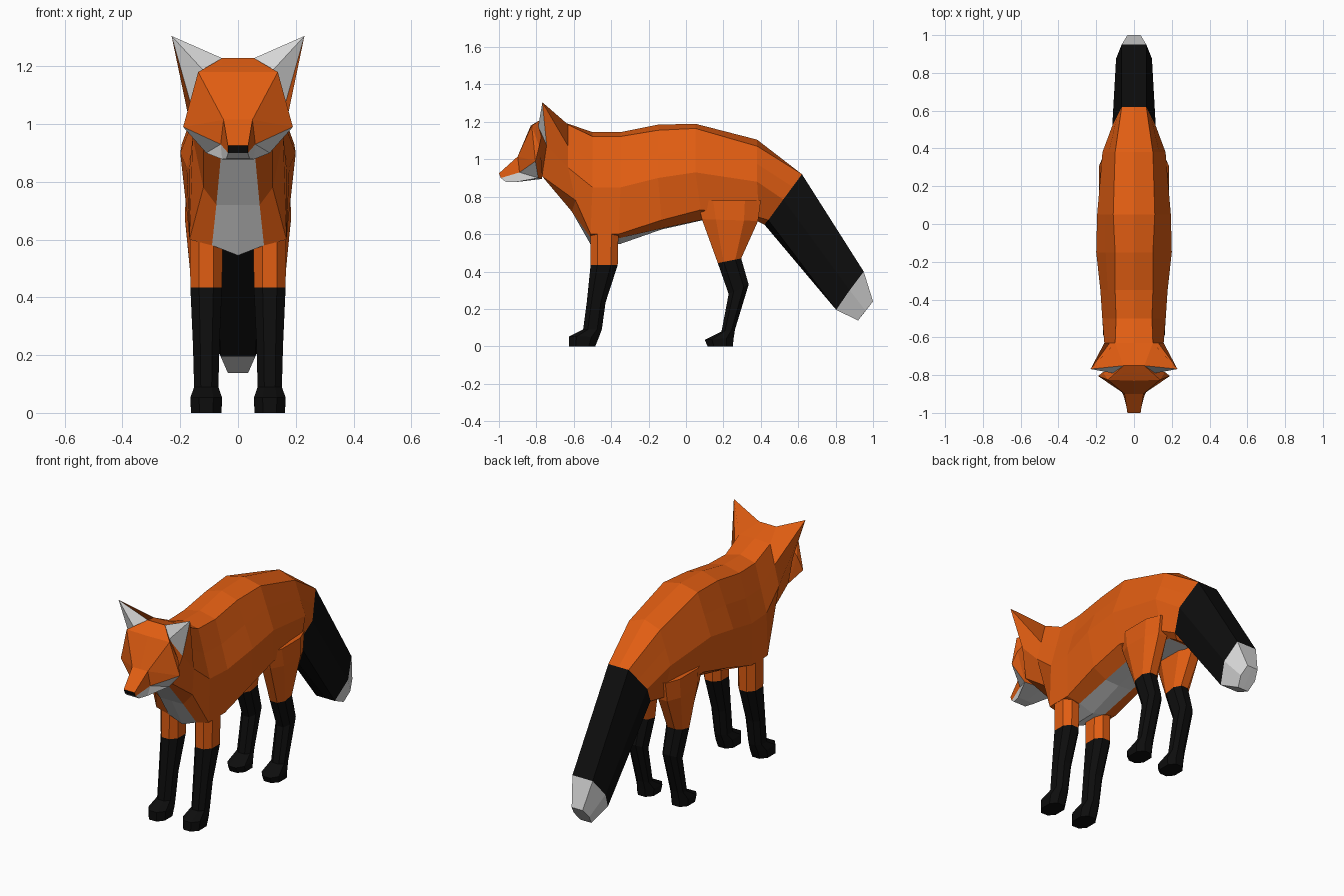
import bpy, bmesh
from mathutils import Vector

cube = bpy.data.objects.get("Cube")
if cube:
    bpy.data.objects.remove(cube, do_unlink=True)


def material(name, rgb):
    m = bpy.data.materials.new(name)
    m.use_nodes = True
    m.diffuse_color = (*rgb, 1)
    m.node_tree.nodes["Principled BSDF"].inputs["Base Color"].default_value = (*rgb, 1)
    return m


ORANGE, WHITE, BLACK = 0, 1, 2
MATS = [material("orange_fur", (0.75, 0.11, 0.006)),
        material("white_fur", (0.68, 0.68, 0.68)),
        material("black_fur", (0.004, 0.004, 0.004))]


def build(name, polys, mirror=True):
    """Weld a list of (material, points) polygons into one flat-shaded object."""
    bm = bmesh.new()
    for mat, pts in polys:
        for s in ((1, -1) if mirror else (1,)):
            f = bm.faces.new([bm.verts.new((s * x, y, z)) for x, y, z in pts])
            f.material_index = mat
    bmesh.ops.remove_doubles(bm, verts=bm.verts, dist=0.0005)
    bmesh.ops.recalc_face_normals(bm, faces=bm.faces)
    me = bpy.data.meshes.new(name)
    bm.to_mesh(me)
    bm.free()
    for m in MATS:
        me.materials.append(m)
    ob = bpy.data.objects.new(name, me)
    bpy.context.collection.objects.link(ob)
    return ob


def loft(rings, colour, closed=False):
    """Quads between neighbouring rings, coloured by colour(ring, strip)."""
    polys = []
    n = len(rings[0])
    for i in range(len(rings) - 1):
        a, b = rings[i], rings[i + 1]
        for j in range(n if closed else n - 1):
            k = (j + 1) % n
            polys.append((colour(i, j), [a[j], a[k], b[k], b[j]]))
    return polys


def half_ring(top, edge, side, low, belly, bottom, ear=None):
    """Half section from the spine round to the belly centre line."""
    if ear is None:
        ear = tuple((Vector(edge) + Vector(side)) / 2)
    return [(0, edge[1], top), edge, ear, side, low, belly, (0, belly[1], bottom)]


# Torso, neck and ears: slanted half sections from head to tail root
TAIL_ROOT = half_ring(0.92, (0.065, 0.62, 0.92), (0.115, 0.52, 0.785),
                      (0.08, 0.44, 0.675), (0.05, 0.42, 0.65), 0.65)
body_rings = [
    half_ring(1.228, (0.055, -0.75, 1.228), (0.165, -0.745, 1.075), (0.12, -0.77, 0.91),
              (0.06, -0.735, 0.88), 0.88, ear=(0.23, -0.768, 1.305)),
    half_ring(1.19, (0.1, -0.63, 1.185), (0.157, -0.63, 0.955), (0.12, -0.59, 0.78),
              (0.075, -0.61, 0.72), 0.72),
    half_ring(1.145, (0.095, -0.5, 1.122), (0.168, -0.5, 0.85), (0.168, -0.51, 0.6),
              (0.09, -0.51, 0.58), 0.545),
    half_ring(1.145, (0.1, -0.35, 1.122), (0.178, -0.35, 0.85), (0.168, -0.36, 0.6),
              (0.09, -0.35, 0.58), 0.548),
    half_ring(1.185, (0.1, -0.15, 1.155), (0.2, -0.15, 0.9), (0.175, -0.13, 0.675),
              (0.09, -0.13, 0.63), 0.625),
    half_ring(1.19, (0.11, 0.05, 1.165), (0.195, 0.05, 0.93), (0.17, 0.08, 0.73),
              (0.09, 0.08, 0.675), 0.672),
    half_ring(1.105, (0.1, 0.38, 1.07), (0.167, 0.38, 0.88), (0.13, 0.39, 0.69),
              (0.07, 0.38, 0.67), 0.67),
    TAIL_ROOT]
polys = loft(body_rings, lambda i, j: WHITE if j == 5 and i < 6 else ORANGE)
# Pale ear fronts folded around a ridge, then the closing faces
t0, t1, tip, m, s, b, b0 = body_rings[0]
ridge = (0.11, -0.79, 1.175)
polys += [(WHITE, [t1, tip, ridge]), (WHITE, [tip, m, ridge]),
          (ORANGE, [t0, t1, ridge, m, s, b, b0]), (ORANGE, TAIL_ROOT)]
build("body_and_ears", polys)

# Tail: black brush with a white end
tail_rings = [
    [p for k, p in enumerate(TAIL_ROOT) if k not in (2, 5)],
    [(0, 0.95, 0.40), (0.065, 0.95, 0.40), (0.095, 0.875, 0.30), (0.06, 0.803, 0.195), (0, 0.803, 0.195)],
    [(0, 1.0, 0.24), (0.035, 1.0, 0.24), (0.05, 0.96, 0.19), (0.035, 0.92, 0.138), (0, 0.92, 0.138)]]
polys = loft(tail_rings, lambda i, j: WHITE if i else BLACK)
polys += [(BLACK, tail_rings[0]), (WHITE, tail_rings[-1])]
build("tail", polys)

# Head: half of the faceted mask, mirrored
crown, crown_edge = (0, -0.75, 1.228), (0.055, -0.75, 1.228)
fore, fore_edge = (0, -0.785, 1.207), (0.055, -0.785, 1.207)
brow, brow_edge = (0, -0.83, 1.18), (0.138, -0.825, 1.18)
stop, stop_edge = (0, -0.9, 1.015), (0.05, -0.9, 1.015)
nose, nose_edge = (0, -1.0, 0.925), (0.035, -1.0, 0.925)
lip, lip_edge = (0, -0.99, 0.9), (0.034, -0.99, 0.9)
chin, chin_edge = (0, -0.965, 0.88), (0.04, -0.965, 0.88)
jaw, jaw_edge = (0, -0.91, 0.878), (0.055, -0.91, 0.878)
throat, throat_edge = (0, -0.77, 0.895), (0.11, -0.79, 0.9)
muzzle = (0.06, -0.89, 0.93)
cheek = (0.19, -0.805, 0.99)
temple = (0.165, -0.785, 1.07)
build("head", [
    (ORANGE, [crown, crown_edge, fore_edge, fore]),
    (ORANGE, [fore, fore_edge, brow_edge, brow]),
    (ORANGE, [brow, brow_edge, stop_edge, stop]),
    (ORANGE, [crown_edge, brow_edge, fore_edge]),
    (ORANGE, [crown_edge, temple, brow_edge]),
    (ORANGE, [brow_edge, cheek, stop_edge]),
    (ORANGE, [brow_edge, temple, cheek]),
    (ORANGE, [stop_edge, cheek, muzzle]),
    (ORANGE, [stop, stop_edge, nose_edge, nose]),
    (ORANGE, [stop_edge, muzzle, lip_edge, nose_edge]),
    (BLACK, [nose, nose_edge, lip_edge, lip]),
    (WHITE, [lip, lip_edge, chin_edge, chin]),
    (WHITE, [muzzle, jaw_edge, chin_edge, lip_edge]),
    (WHITE, [chin, chin_edge, jaw_edge, jaw]),
    (WHITE, [cheek, throat_edge, muzzle]),
    (WHITE, [muzzle, throat_edge, jaw_edge]),
    (WHITE, [jaw, jaw_edge, throat_edge, throat]),
    (ORANGE, [cheek, temple, throat_edge]),
    (ORANGE, [crown, crown_edge, temple, throat_edge, throat])])


def leg_ring(cx, half, front, back, zf, zb):
    """Eight-sided leg section, tilted from front height to back height."""
    unit = [(-.45, -1), (.45, -1), (1, -.5), (1, .5), (.45, 1), (-.45, 1), (-1, .5), (-1, -.5)]
    return [(cx + half * u, (front + back) / 2 + (back - front) / 2 * v,
             (zf + zb) / 2 + (zb - zf) / 2 * v) for u, v in unit]


# Legs: (half width, front y, back y, front z, back z), the first two rings orange
FRONT = [(0.057, -0.51, -0.36, 0.66, 0.66), (0.055, -0.51, -0.365, 0.435, 0.435),
         (0.046, -0.53, -0.43, 0.24, 0.235), (0.042, -0.55, -0.45, 0.09, 0.09),
         (0.055, -0.625, -0.465, 0.053, 0.05), (0.052, -0.625, -0.485, 0, 0)]
HIND = [(0.06, 0.06, 0.40, 0.78, 0.78), (0.064, 0.085, 0.385, 0.68, 0.67),
        (0.052, 0.17, 0.295, 0.445, 0.47), (0.046, 0.228, 0.335, 0.28, 0.33),
        (0.042, 0.19, 0.262, 0.08, 0.09), (0.055, 0.10, 0.255, 0.035, 0.045),
        (0.052, 0.115, 0.25, 0, 0)]
for side, sx in (("left", 1), ("right", -1)):
    for part, table, split in (("front_leg", FRONT, 1), ("hind_leg", HIND, 2)):
        rings = [leg_ring(sx * (0.12 if part == "hind_leg" and i < 2 else 0.11), *row)
                 for i, row in enumerate(table)]
        polys = loft(rings, lambda i, j: ORANGE if i < split else BLACK, closed=True)
        polys += [(ORANGE, rings[0]), (BLACK, rings[-1])]
        build(f"{side}_{part}", polys, mirror=False)
